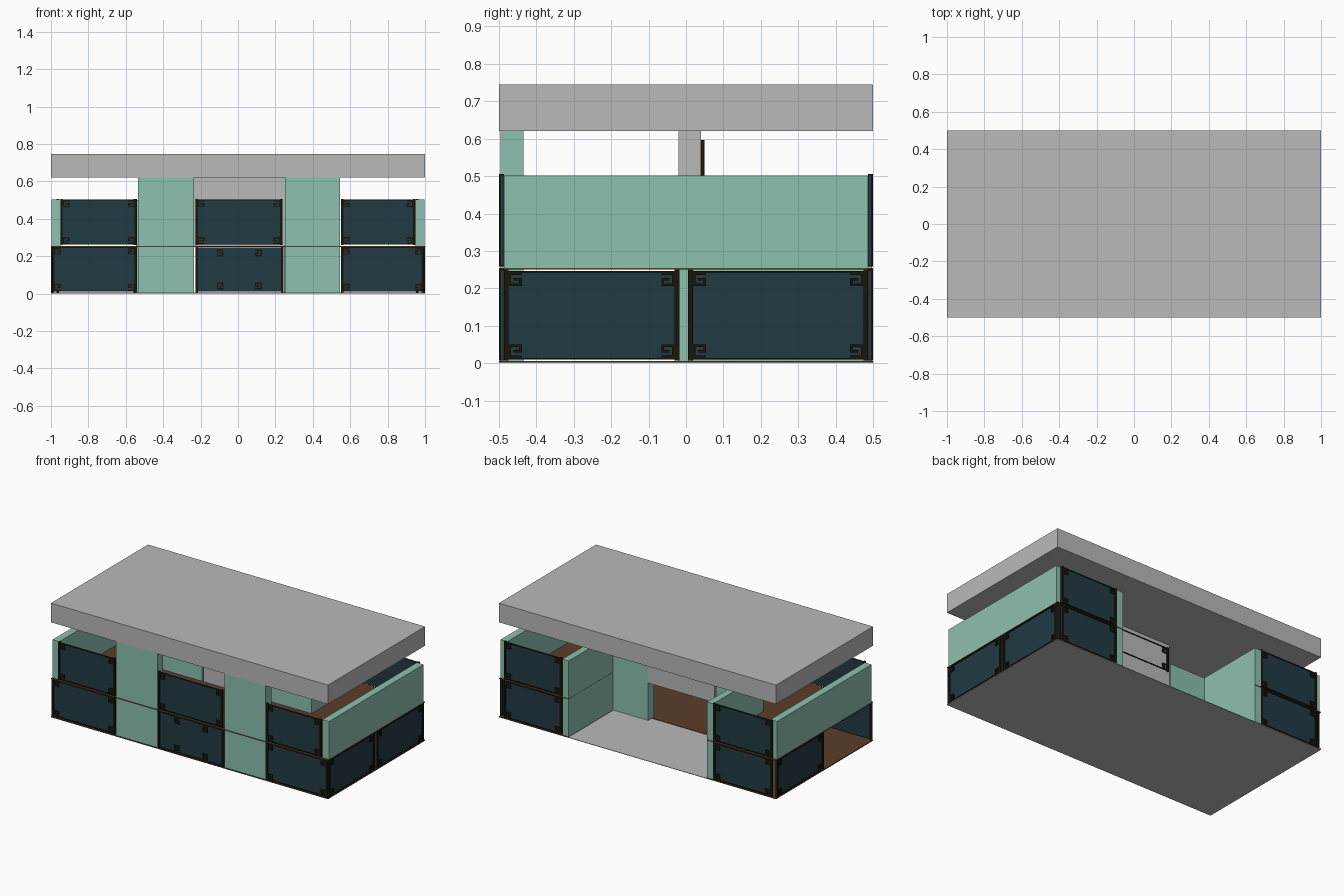
import bpy, bmesh

if "Cube" in bpy.data.objects:
    bpy.data.objects.remove(bpy.data.objects["Cube"])


def material(name, rgb):
    m = bpy.data.materials.new(name)
    m.diffuse_color = (*rgb, 1)
    m.use_nodes = True
    m.node_tree.nodes["Principled BSDF"].inputs["Base Color"].default_value = m.diffuse_color
    return m


GREY = material("light_grey", (0.49, 0.49, 0.49))
GREEN = material("sage_green", (0.266, 0.533, 0.425))
TEAL = material("dark_teal", (0.0145, 0.042, 0.054))
TRIM = material("black_brown", (0.009, 0.0075, 0.003))
BROWN = material("floor_brown", (0.105, 0.047, 0.024))


def boxes(name, mat, spans):
    """One object made of axis-aligned boxes (x0, x1, y0, y1, z0, z1)."""
    bm = bmesh.new()
    for x0, x1, y0, y1, z0, z1 in spans:
        g = bmesh.ops.create_cube(bm, size=1)
        for v in g["verts"]:
            v.co = (x0 + (v.co.x + .5) * (x1 - x0),
                    y0 + (v.co.y + .5) * (y1 - y0),
                    z0 + (v.co.z + .5) * (z1 - z0))
    me = bpy.data.meshes.new(name)
    bm.to_mesh(me)
    bm.free()
    me.materials.append(mat)
    ob = bpy.data.objects.new(name, me)
    bpy.context.collection.objects.link(ob)
    return ob


def place(side, u0, u1, d0, d1, z0, z1):
    """Turn along-wall / outward-depth spans into world spans."""
    s = -1 if side in ("front", "left") else 1
    a, b = sorted((s * d0, s * d1))
    if side in ("front", "back"):
        return (u0, u1, a, b, z0, z1)
    return (a, b, u0, u1, z0, z1)


def fret(u, z, su, sz, d0, d1, n=.036, w=.007):
    """Square spiral ornament growing from corner (u, z) towards su, sz."""
    bars = [(0, n, 0, w), (0, w, w, n), (w, n, n - w, n), (n - w, n, 2 * w, n - w),
            (2 * w, n - w, 2 * w, 3 * w)]
    out = []
    for a, b, c, e in bars:
        p, q = sorted((u + su * a, u + su * b))
        r, t = sorted((z + sz * c, z + sz * e))
        out.append((p, q, d0, d1, r, t))
    return out


def panel(name, side, u0, u1, z0, z1, inset=(.012, .004), plate=True, d=None):
    d = d or (1.0 if side in ("left", "right") else .5)
    if plate:
        boxes(name + "_panel", TEAL, [place(side, u0, u1, d - .012, d - .005, z0, z1)])
    f0, f1 = d - .006, d
    trim = [(u0, u0 + .013, d - .013, f1, z0 - .003, z1 + .004),
            (u1 - .013, u1, d - .013, f1, z0 - .003, z1 + .004),
            (u0, u1, f0, f1, z0, z0 + .004), (u0, u1, f0, f1, z1 - .004, z1)]
    iu, iz = inset
    for u, su in ((u0 + iu, 1), (u1 - iu, -1)):
        for z, sz in ((z0 + iz, 1), (z1 - iz, -1)):
            trim += fret(u, z, su, sz, f0, f1)
    boxes(name + "_trim", TRIM, [place(side, *t) for t in trim])


# floors: thin grey base with brown rooms, and a U-shaped upper floor
boxes("base_slab", GREY, [(-1, 1, -.5, .5, 0, .003)])


def u_floor(name, z0, z1):
    boxes(name, BROWN, [(-1, 1, -.5, 0, z0, z1), (-1, -.5, 0, .5, z0, z1),
                        (.5, 1, 0, .5, z0, z1)])


u_floor("ground_floor", .003, .006)
u_floor("upper_floor", .25, .254)

# roof
boxes("roof_slab", GREY, [(-1, 1, -.5, .5, .62, .745)])

# tall front pillars
boxes("front_pillar_left", GREEN, [(-.535, -.235, -.496, -.435, .006, .62)])
boxes("front_pillar_right", GREEN, [(.25, .545, -.496, -.435, .006, .62)])

# upper side walls and entrance walls
for s, n in ((-1, "left"), (1, "right")):
    def mx(a, b):
        return tuple(sorted((s * a, s * b)))
    boxes(n + "_upper_wall", GREEN, [(*mx(.95, .998), -.487, .487, .254, .502)])
    boxes(n + "_entrance_side_wall", GREEN, [(*mx(.5, .545), .04, .497, .006, .5)])
    boxes(n + "_entrance_back_wall", GREEN, [(*mx(.245, .545), -.02, .04, .006, .5)])

# board above the doorway with its ornamental frame
boxes("doorway_board", GREY, [(-.235, .25, -.02, .04, .25, .62)])
panel("doorway_sign", "back", -.225, .24, .44, .592, plate=False, d=.049)

# front panels
panel("front_lower_left", "front", -.995, -.54, .012, .248)
panel("front_lower_middle", "front", -.228, .243, .01, .247, inset=(.115, .012))
panel("front_lower_right", "front", .55, .995, .01, .248)
panel("front_upper_left", "front", -.95, -.54, .262, .502)
panel("front_upper_middle", "front", -.228, .238, .262, .502)
panel("front_upper_right", "front", .55, .948, .262, .502)

# back panels
for x0, x1, n in ((-.97, -.545, "left"), (.55, .965, "right")):
    panel("back_lower_" + n, "back", x0, x1, .01, .247)
    panel("back_upper_" + n, "back", x0, x1, .262, .502)

# side panels, the left front bay stays open as a doorway
panel("right_front", "right", -.487, -.018, .01, .246)
panel("right_back", "right", .006, .487, .01, .246)
panel("left_back", "left", .006, .487, .01, .246)
